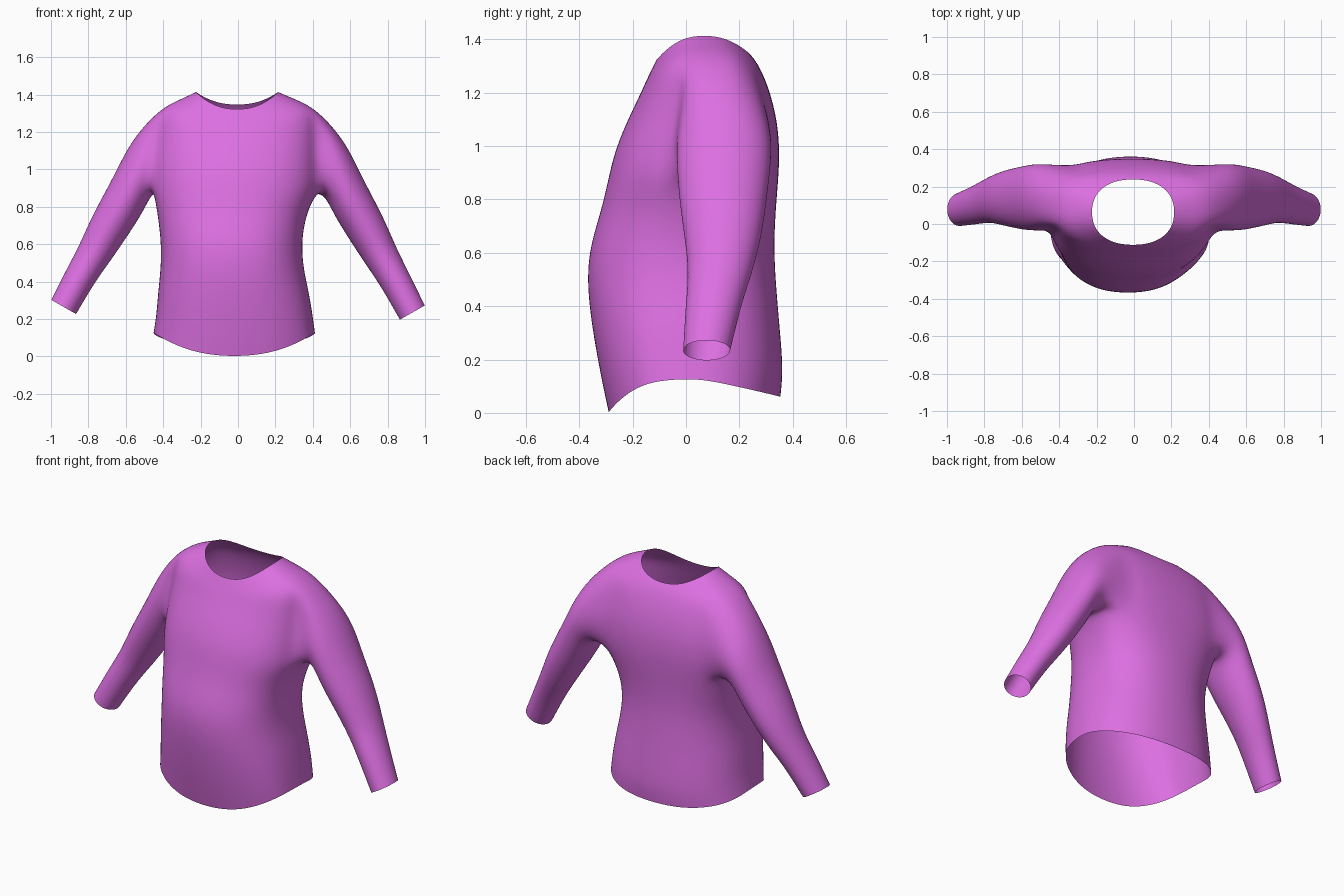
import bpy, bmesh, math
from mathutils import Vector

if "Cube" in bpy.data.objects:
    bpy.data.objects.remove(bpy.data.objects["Cube"])

N = 24  # columns around the torso
# torso rings, hem to neck: z front, z side, z back, x left, x right, y front, y back
RINGS = [
    (0.00, 0.13, 0.06, -.452, .412, -.292, .357),
    (0.12, 0.22, 0.16, -.437, .400, -.318, .368),
    (0.30, 0.34, 0.32, -.428, .380, -.352, .354),
    (0.48, 0.48, 0.48, -.412, .348, -.375, .340),
    (0.62, 0.62, 0.62, -.412, .340, -.365, .332),
    (0.76, 0.76, 0.76, -.430, .365, -.320, .338),
    (0.88, 0.88, 0.88, -.450, .420, -.293, .348),
    (0.98, 0.98, 0.98, -.450, .425, -.270, .352),
    (1.09, 1.09, 1.09, -.445, .425, -.225, .344),
    (1.18, 1.21, 1.20, -.435, .425, -.180, .317),
    (1.25, 1.325, 1.275, -.420, .420, -.148, .287),
    (1.29, 1.375, 1.32, -.310, .310, -.128, .262),
    (1.32, 1.415, 1.345, -.225, .215, -.113, .240),
]
# squareness of the front and back half of each ring (lower is flatter)
FRONT = [.62, .65, .78] + [.88] * 10
BACK = [.88, .88, .85, .8, .75, .62, .48, .4, .4, .45, .55, .75, .88]
# sleeve sections, shoulder to cuff: outer x z, inner x z, y front, y back
SLEEVE = [
    (.565, 1.17, .465, .865, -.035, .325),
    (.668, .945, .515, .755, -.030, .307),
    (.775, .750, .600, .620, -.008, .287),
    (.845, .580, .685, .490, .012, .250),
    (.912, .450, .765, .375, .000, .207),
    (.998, .272, .866, .197, -.010, .165),
]
LOW, HIGH, C0, C1 = 6, 10, -1, 3   # armhole rows and columns


def power(v, e):
    return math.copysign(abs(v) ** e, v)


def torso_point(r, c):
    zf, zs, zb, xl, xr, yf, yb = RINGS[r]
    a = 2 * math.pi * c / N
    s = math.sin(a)
    back = s > 0
    # the back of the hem falls in a straight line
    fall = s if back and r < 2 else s * s
    z = zs + ((zb if back else zf) - zs) * fall
    x = (xl + xr) / 2 + (xr - xl) / 2 * 1.008 * power(math.cos(a), 0.88)
    y = (yf + yb) / 2 + (yb - yf) / 2 * power(s, BACK[r] if back else FRONT[r])
    return x, y, z


bm = bmesh.new()
grid = [[bm.verts.new(torso_point(r, c)) for c in range(N)] for r in range(len(RINGS))]


def in_armhole(r, c):
    right = C0 <= (c + N // 2) % N - N // 2 < C1
    left = C0 <= N // 2 - c - 1 < C1
    return LOW <= r < HIGH and (right or left)


# torso faces, leaving the armholes open
for r in range(len(RINGS) - 1):
    for c in range(N):
        if not in_armhole(r, c):
            d = (c + 1) % N
            bm.faces.new((grid[r][c], grid[r][d], grid[r + 1][d], grid[r + 1][c]))

# sleeves grown from the armhole loops
for side in (1, -1):
    mid = (C0 + C1) // 2
    path = [(HIGH, c) for c in range(mid, C1)]
    path += [(r, C1) for r in range(HIGH, LOW, -1)]
    path += [(LOW, c) for c in range(C1, C0, -1)]
    path += [(r, C0) for r in range(LOW, HIGH)]
    path += [(HIGH, c) for c in range(C0, mid)]
    prev = [grid[r][c % N if side > 0 else N // 2 - c] for r, c in path]
    n = len(prev)
    for i, (ox, oz, ix, iz, yf, yb) in enumerate(SLEEVE):
        lift = 0 if side > 0 else 0.03 * i / (len(SLEEVE) - 1)
        outer = Vector((side * ox, 0, oz + lift))
        inner = Vector((side * ix, 0, iz + lift))
        centre = (outer + inner) / 2 + Vector((0, (yf + yb) / 2, 0))
        u = (outer - inner) / 2 * 1.03
        v = Vector((0, (yb - yf) / 2 * 1.03, 0))
        ring = [bm.verts.new(centre + u * math.cos(2 * math.pi * j / n)
                             + v * math.sin(2 * math.pi * j / n)) for j in range(n)]
        for j in range(n):
            k = (j + 1) % n
            bm.faces.new((prev[j], prev[k], ring[k], ring[j]))
        prev = ring

bmesh.ops.delete(bm, geom=[v for v in bm.verts if not v.link_faces], context='VERTS')
bmesh.ops.recalc_face_normals(bm, faces=bm.faces)
for f in bm.faces:
    f.smooth = True

mesh = bpy.data.meshes.new("long_sleeve_shirt")
bm.to_mesh(mesh)
bm.free()
shirt = bpy.data.objects.new("long_sleeve_shirt", mesh)
bpy.context.collection.objects.link(shirt)

# smooth cloth surface
sub = shirt.modifiers.new("smooth_cloth", 'SUBSURF')
sub.levels = sub.render_levels = 3

mat = bpy.data.materials.new("purple_cloth")
mat.diffuse_color = (0.72, 0.16, 0.76, 1)
mat.use_nodes = True
mat.node_tree.nodes["Principled BSDF"].inputs["Base Color"].default_value = mat.diffuse_color
mesh.materials.append(mat)
